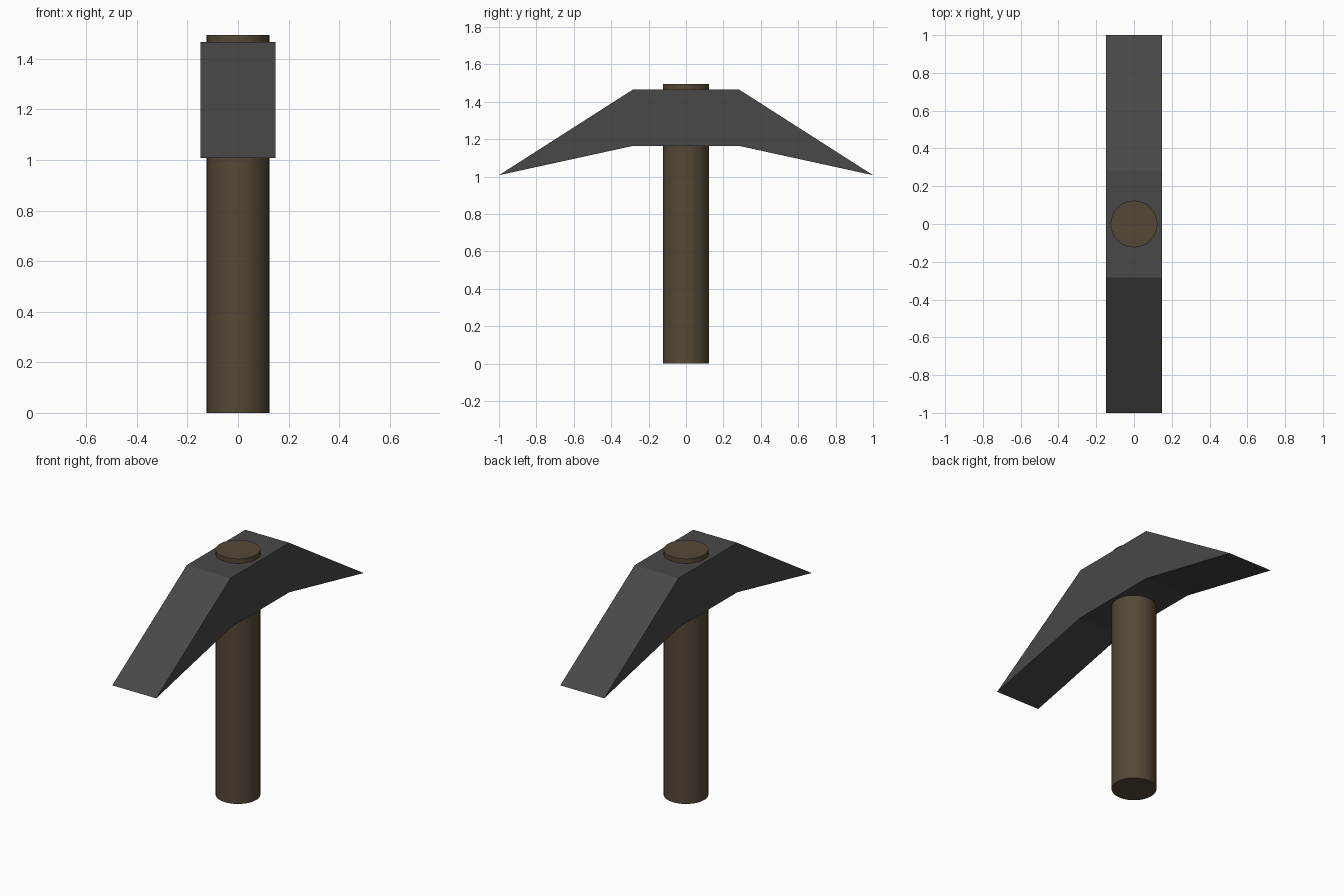
import bpy, bmesh

if "Cube" in bpy.data.objects:
    bpy.data.objects.remove(bpy.data.objects["Cube"])


def paint(obj, name, color):
    mat = bpy.data.materials.new(name)
    mat.diffuse_color = (*color, 1)
    mat.use_nodes = True
    mat.node_tree.nodes["Principled BSDF"].inputs["Base Color"].default_value = mat.diffuse_color
    obj.data.materials.append(mat)


# Handle: round wooden shaft passing through the head
bpy.ops.mesh.primitive_cylinder_add(vertices=32, radius=0.124, depth=1.495,
                                    location=(0, 0, 1.495 / 2))
handle = bpy.context.object
handle.name = "handle"
bpy.ops.object.shade_smooth_by_angle()
paint(handle, "wood", (0.09, 0.065, 0.038))

# Head: half profile (y, z) mirrored, then extruded across x
HALF_WIDTH = 0.148
half = [(0.282, 1.165), (1.0, 1.008), (0.282, 1.467)]
profile = half + [(-y, z) for y, z in reversed(half)]

bm = bmesh.new()
face = bm.faces.new([bm.verts.new((-HALF_WIDTH, y, z)) for y, z in profile])
ext = bmesh.ops.extrude_face_region(bm, geom=[face])
bmesh.ops.translate(bm, vec=(2 * HALF_WIDTH, 0, 0),
                    verts=[g for g in ext["geom"] if isinstance(g, bmesh.types.BMVert)])
bmesh.ops.recalc_face_normals(bm, faces=bm.faces)
mesh = bpy.data.meshes.new("pick_head")
bm.to_mesh(mesh)
bm.free()
head = bpy.data.objects.new("pick_head", mesh)
bpy.context.collection.objects.link(head)
paint(head, "dark_metal", (0.065, 0.065, 0.065))
